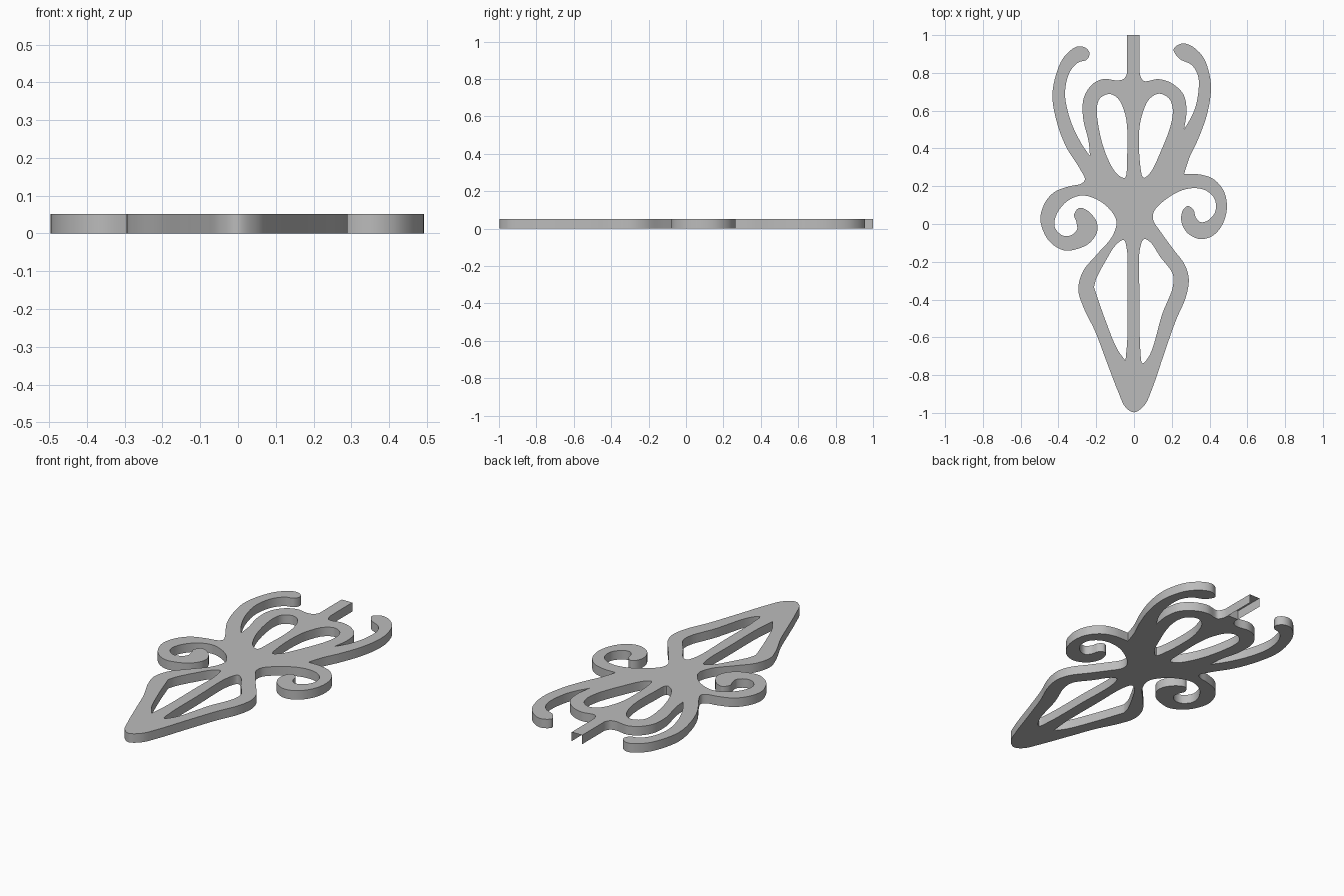
import bpy, bmesh
from mathutils import Vector

if "Cube" in bpy.data.objects:
    bpy.data.objects.remove(bpy.data.objects["Cube"])

THICK = 0.052   # plate thickness
STEM_Y = 0.82   # the plate stops here, the hollow stem end carries on to y = 1

# Outlines: (x, y) smooth point, (x, y, 1) sharp corner
right_upper = [
    (.03, STEM_Y, 1), (.032, .79), (.052, .757), (.13, .767), (.20, .745), (.262, .685), (.278, .60),
    (.265, .50, 1), (.31, .58), (.335, .66), (.34, .78), (.305, .842), (.24, .875), (.21, .925),
    (.25, .955), (.30, .945), (.365, .885), (.40, .79), (.407, .70), (.385, .575), (.34, .45),
    (.295, .355), (.265, .265, 1)]
right_scroll = [
    (.35, .262), (.42, .238), (.475, .175), (.492, .09), (.472, .005), (.42, -.06), (.35, -.08),
    (.28, -.045), (.25, .02), (.26, .075), (.287, .095), (.315, .075), (.327, .035), (.352, .01),
    (.39, .018), (.43, .065), (.428, .13), (.385, .175), (.32, .19), (.245, .175), (.155, .12),
    (.105, .065), (.102, .02)]
spear = [
    (.14, -.04), (.205, -.13), (.268, -.215), (.29, -.29), (.275, -.385), (.22, -.515), (.155, -.70),
    (.095, -.875), (.055, -.96), (0, -.997), (-.045, -.97), (-.085, -.885), (-.15, -.715),
    (-.205, -.57), (-.27, -.435), (-.295, -.345), (-.27, -.25), (-.20, -.165), (-.115, -.065)]
left_scroll = [
    (-.093, .015), (-.14, .09), (-.22, .14), (-.285, .15), (-.355, .12), (-.41, .05), (-.42, -.015),
    (-.38, -.06), (-.335, -.06), (-.302, -.03), (-.305, .01), (-.317, .05), (-.29, .085), (-.245, .07),
    (-.20, .015), (-.195, -.04), (-.235, -.10), (-.30, -.132), (-.37, -.14), (-.445, -.095),
    (-.487, -.02), (-.495, .04), (-.47, .115), (-.42, .17), (-.34, .20), (-.28, .213), (-.26, .235)]
left_upper = [
    (-.285, .29), (-.36, .41), (-.41, .545), (-.432, .68), (-.41, .80), (-.37, .885), (-.305, .938),
    (-.26, .935), (-.235, .905), (-.25, .87), (-.295, .855), (-.34, .805), (-.365, .69), (-.335, .545),
    (-.275, .42), (-.233, .36, 1), (-.24, .435), (-.27, .565), (-.265, .67), (-.22, .74), (-.16, .768),
    (-.09, .76), (-.055, .768), (-.038, .795), (-.037, STEM_Y, 1)]

# Four windows either side of the central stem
windows = [
    [(-.048, .245), (-.09, .265), (-.145, .36), (-.185, .50), (-.196, .62), (-.18, .665),
     (-.132, .688), (-.085, .665), (-.048, .585), (-.035, .49), (-.037, .35)],
    [(.05, .245), (.032, .32), (.028, .50), (.045, .585), (.08, .66), (.132, .69), (.185, .665),
     (.205, .61), (.195, .525), (.14, .38), (.085, .27)],
    [(.03, -.14), (.053, -.08), (.085, -.095), (.14, -.175), (.205, -.265), (.205, -.335),
     (.15, -.475), (.085, -.69), (.045, -.738), (.033, -.66), (.03, -.4)],
    [(-.037, -.14), (-.055, -.085), (-.095, -.11), (-.15, -.195), (-.20, -.29), (-.212, -.335, 1),
     (-.155, -.50), (-.09, -.66), (-.045, -.725, 1), (-.035, -.60), (-.035, -.35)],
]


def smooth_loop(pts, steps=6):
    """Closed centripetal spline through the points, broken at corners."""
    n, out = len(pts), []
    v = [Vector(p[:2]) for p in pts]
    for i in range(n):
        j = (i + 1) % n
        a, b = v[i], v[j]
        p0 = a * 2 - b if len(pts[i]) == 3 else v[i - 1]
        p3 = b * 2 - a if len(pts[j]) == 3 else v[(j + 1) % n]
        d0, d1, d2 = ((q - p).length ** 0.5 for p, q in ((p0, a), (a, b), (b, p3)))
        m1 = d1 * ((a - p0) / d0 - (b - p0) / (d0 + d1) + (b - a) / d1)
        m2 = d1 * ((b - a) / d1 - (p3 - a) / (d1 + d2) + (p3 - b) / d2)
        for s in range(steps):
            t = s / steps
            out.append(a * (2*t**3 - 3*t**2 + 1) + m1 * (t**3 - 2*t**2 + t)
                       + b * (3*t**2 - 2*t**3) + m2 * (t**3 - t**2))
    return out


def add_object(name, mesh):
    ob = bpy.data.objects.new(name, mesh)
    bpy.context.collection.objects.link(ob)
    mesh.materials.clear()
    mesh.materials.append(grey)
    return ob


grey = bpy.data.materials.new("plain grey")
grey.diffuse_color = (0.5, 0.5, 0.5, 1)
grey.use_nodes = True
grey.node_tree.nodes["Principled BSDF"].inputs["Base Color"].default_value = grey.diffuse_color

# Ornament plate: filled outline with windows, extruded
curve = bpy.data.curves.new("plate_outline", 'CURVE')
curve.dimensions = '2D'
curve.fill_mode = 'BOTH'
curve.extrude = THICK / 2
for loop in [right_upper + right_scroll + spear + left_scroll + left_upper] + windows:
    co = smooth_loop(loop)
    sp = curve.splines.new('POLY')
    sp.points.add(len(co) - 1)
    for p, c in zip(sp.points, co):
        p.co = (c.x, c.y, 0, 1)
    sp.use_cyclic_u = True
helper = bpy.data.objects.new("plate_outline", curve)
bpy.context.collection.objects.link(helper)
bpy.context.view_layer.update()
mesh = bpy.data.meshes.new_from_object(helper.evaluated_get(bpy.context.evaluated_depsgraph_get()))
bpy.data.objects.remove(helper)

bm = bmesh.new()
bm.from_mesh(mesh)
bmesh.ops.remove_doubles(bm, verts=bm.verts, dist=1e-5)
bmesh.ops.translate(bm, verts=bm.verts, vec=(0, 0, THICK / 2))
bmesh.ops.recalc_face_normals(bm, faces=bm.faces)
bm.to_mesh(mesh)
bm.free()
plate = add_object("ornament_plate", mesh)
bpy.context.view_layer.objects.active = plate
plate.select_set(True)
bpy.ops.object.shade_smooth_by_angle(angle=0.6)

# Stem end: a channel open at the back and underneath
bm = bmesh.new()
section = [(.03, 0), (.03, THICK), (-.037, THICK), (-.037, 0)]
rows = [[bm.verts.new((x, y, z)) for x, z in section] for y in (STEM_Y, 1)]
for k in range(3):
    bm.faces.new((rows[0][k], rows[0][k + 1], rows[1][k + 1], rows[1][k]))
bm.normal_update()
if bm.faces[:][1].normal.z < 0:
    bmesh.ops.reverse_faces(bm, faces=bm.faces[:])
mesh = bpy.data.meshes.new("stem_end")
bm.to_mesh(mesh)
bm.free()
add_object("stem_end", mesh)
